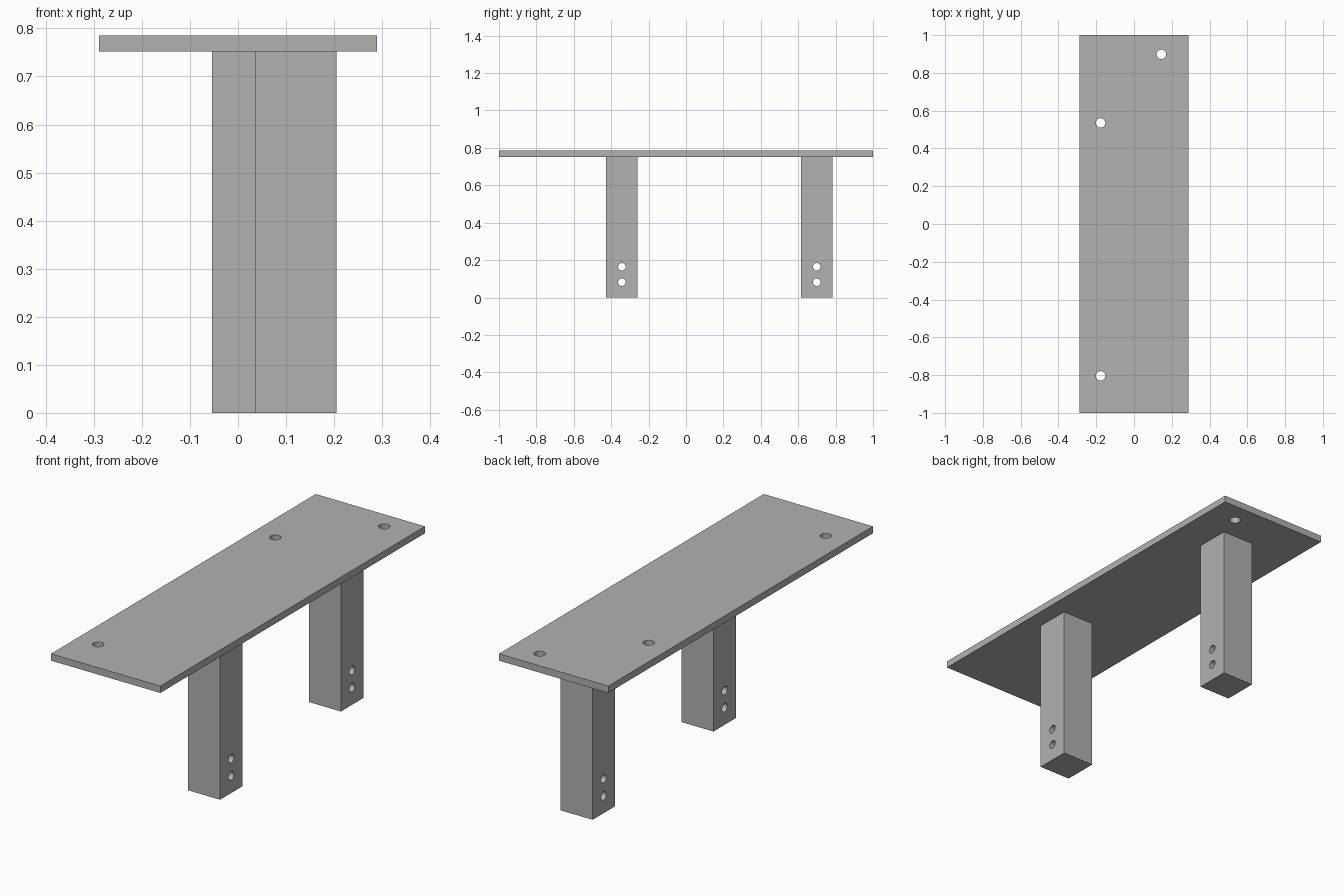
import bpy
import bmesh
import math
from mathutils import Matrix, Vector

default_cube = bpy.data.objects.get("Cube")
if default_cube:
    bpy.data.objects.remove(default_cube, do_unlink=True)

# Single grey material
grey = bpy.data.materials.new("mid_grey")
grey.use_nodes = True
colour = (0.445, 0.445, 0.445, 1.0)
grey.diffuse_color = colour
grey.node_tree.nodes["Principled BSDF"].inputs["Base Color"].default_value = colour


def make_object(name, bm):
    mesh = bpy.data.meshes.new(name)
    bm.to_mesh(mesh)
    bm.free()
    mesh.materials.append(grey)
    obj = bpy.data.objects.new(name, mesh)
    bpy.context.collection.objects.link(obj)
    return obj


def box(name, low, high):
    low, high = Vector(low), Vector(high)
    bm = bmesh.new()
    place = Matrix.Translation((low + high) / 2) @ Matrix.Diagonal((*(high - low), 1))
    bmesh.ops.create_cube(bm, size=1, matrix=place)
    return make_object(name, bm)


def drill(obj, centres, radius, rotation=Matrix()):
    """Cut round through holes at the given centres."""
    bm = bmesh.new()
    for centre in centres:
        bmesh.ops.create_cone(bm, cap_ends=True, segments=48, radius1=radius,
                              radius2=radius, depth=0.5,
                              matrix=Matrix.Translation(centre) @ rotation)
    cutter = make_object(obj.name + "_cutter", bm)
    cutter.hide_render = True
    cut = obj.modifiers.new("holes", 'BOOLEAN')
    cut.operation = 'DIFFERENCE'
    cut.solver = 'EXACT'
    cut.object = cutter
    bpy.ops.object.select_all(action='DESELECT')
    bpy.context.view_layer.objects.active = obj
    obj.select_set(True)
    bpy.ops.object.modifier_apply(modifier=cut.name)
    bpy.data.objects.remove(cutter, do_unlink=True)
    bpy.ops.object.shade_smooth_by_angle(angle=math.radians(30))


# Long flat board with three vertical holes
BOARD_BOTTOM, BOARD_TOP = 0.752, 0.785
board = box("board", (-0.289, -1, BOARD_BOTTOM), (0.289, 1, BOARD_TOP))
drill(board, [(x, y, BOARD_TOP) for x, y in
              ((0.145, 0.898), (-0.177, 0.535), (-0.177, -0.804))], 0.025)

# Two square legs, each with a pair of cross holes near the foot
HALF = 0.0845
sideways = Matrix.Rotation(math.pi / 2, 4, 'Y')
for name, x, y in (("front_leg", 0.12, -0.343), ("back_leg", 0.03, 0.699)):
    leg = box(name, (x - HALF, y - HALF, 0), (x + HALF, y + HALF, BOARD_BOTTOM))
    drill(leg, [(x, y, z) for z in (0.082, 0.164)], 0.02, sideways)
